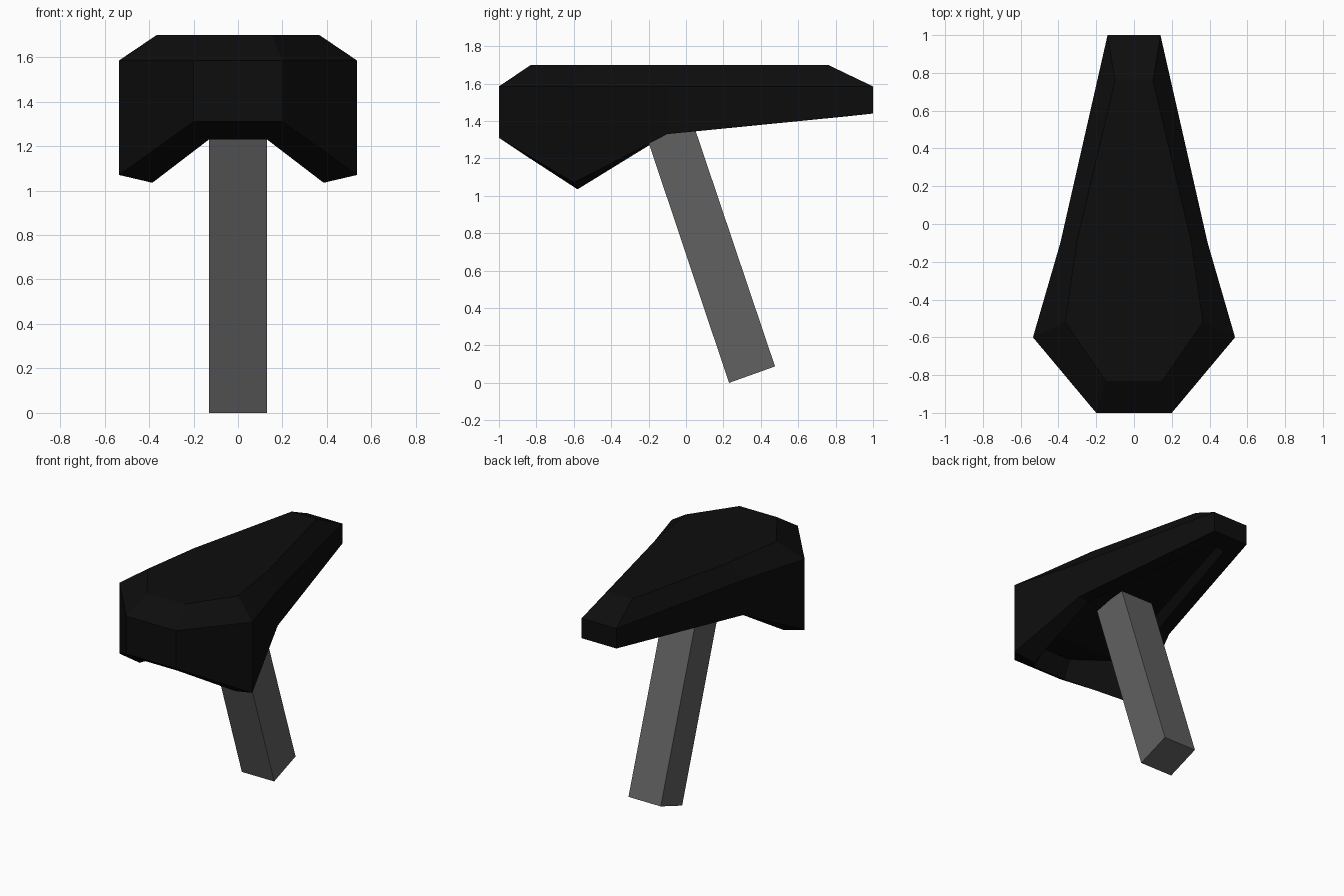
import bpy, bmesh

if "Cube" in bpy.data.objects:
    bpy.data.objects.remove(bpy.data.objects["Cube"])


def material(name, value):
    m = bpy.data.materials.new(name)
    m.diffuse_color = (value, value, value, 1)
    m.use_nodes = True
    m.node_tree.nodes["Principled BSDF"].inputs["Base Color"].default_value = m.diffuse_color
    return m


def build(name, mat, fill):
    bm = bmesh.new()
    fill(bm)
    bmesh.ops.recalc_face_normals(bm, faces=bm.faces)
    mesh = bpy.data.meshes.new(name)
    bm.to_mesh(mesh)
    bm.free()
    mesh.materials.append(mat)
    ob = bpy.data.objects.new(name, mesh)
    bpy.context.collection.objects.link(ob)
    return ob


# Half outlines of the saddle, rear to nose, as (x, y, z)
RINGS = [
    [(.15, -.83, 1.70), (.365, -.52, 1.70), (.30, -.08, 1.70), (.10, .76, 1.70)],      # top pad
    [(.20, -1, 1.585), (.535, -.60, 1.585), (.39, -.10, 1.585), (.14, 1, 1.585)],      # upper edge
    [(.20, -1, 1.31), (.535, -.60, 1.07), (.39, -.10, 1.33), (.14, 1, 1.44)],          # lower edge
    [(.13, -.88, 1.23), (.385, -.58, 1.035), (.30, -.12, 1.33), (.065, .86, 1.425)],   # rim
    [(.11, -.80, 1.34), (.33, -.55, 1.30), (.25, -.09, 1.40), (.05, .80, 1.48)],       # recess
]


def saddle_mesh(bm):
    loops = []
    for half in RINGS:
        right = [bm.verts.new(p) for p in half]
        left = [bm.verts.new((-x, y, z)) for x, y, z in half]
        loops.append(right + left[::-1])
    for a, b in zip(loops, loops[1:]):
        for i in range(8):
            j = (i + 1) % 8
            bm.faces.new((a[i], a[j], b[j], b[i]))
    # close the top and the recess with strips across the middle
    for loop in (loops[0], loops[-1]):
        for i in range(3):
            bm.faces.new((loop[i], loop[i + 1], loop[6 - i], loop[7 - i]))


# Leaning seat post: side profile extruded across x
def post_mesh(bm):
    profile = [(.23, 0), (.476, .088), (.01, 1.47), (-.235, 1.39)]
    face = bm.faces.new([bm.verts.new((-.13, y, z)) for y, z in profile])
    out = bmesh.ops.extrude_face_region(bm, geom=[face])["geom"]
    verts = [g for g in out if isinstance(g, bmesh.types.BMVert)]
    bmesh.ops.translate(bm, verts=verts, vec=(.26, 0, 0))


build("saddle", material("near black", .004), saddle_mesh)
build("seat_post", material("dark grey", .12), post_mesh)
